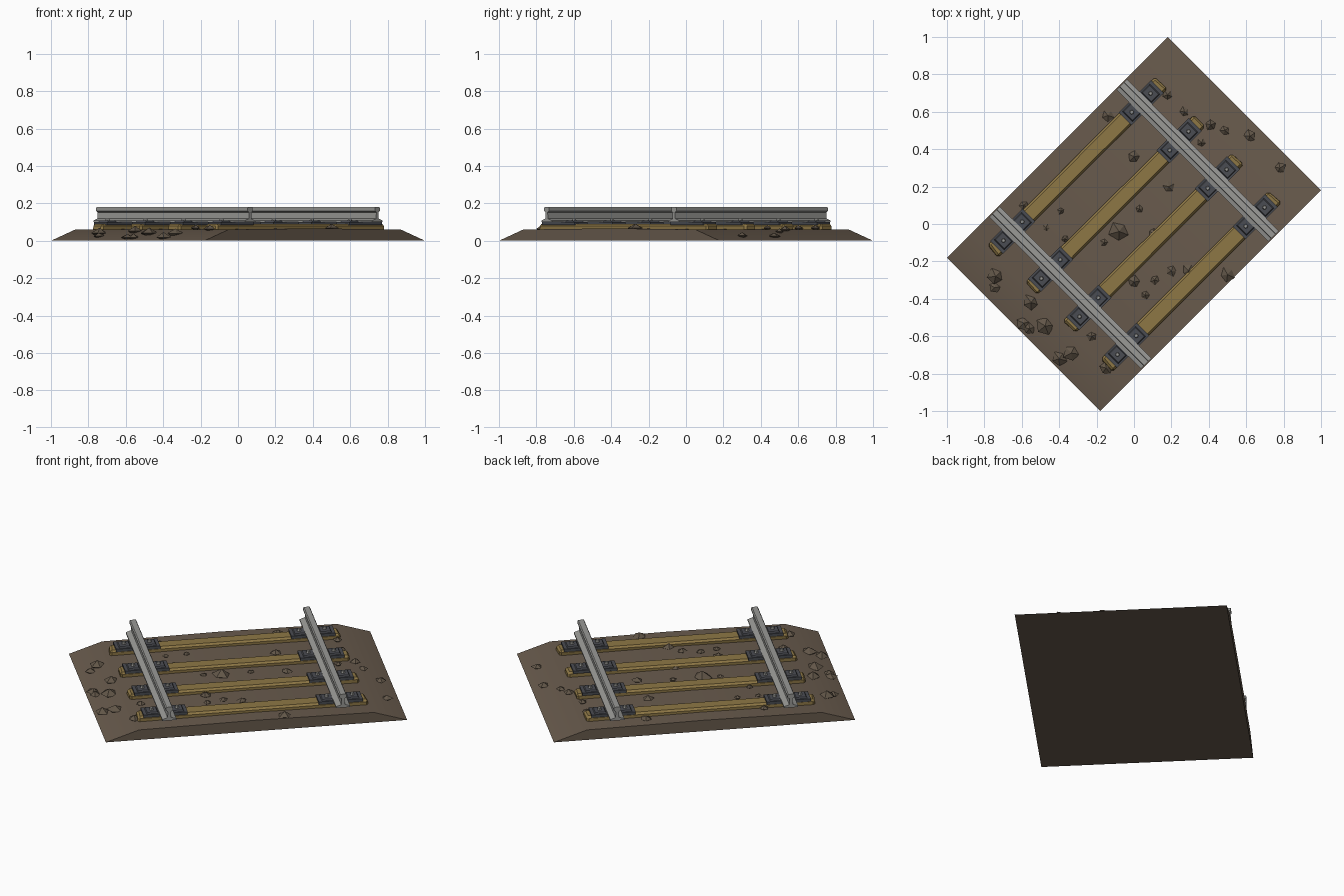
import bpy, bmesh, math, random
from mathutils import Matrix, Vector

if "Cube" in bpy.data.objects:
    bpy.data.objects.remove(bpy.data.objects["Cube"])

random.seed(4)
TURN = Matrix.Rotation(math.radians(45), 4, 'Z')  # track lies diagonally


def material(name, rgb):
    m = bpy.data.materials.new(name)
    m.diffuse_color = (*rgb, 1)
    m.use_nodes = True
    m.node_tree.nodes["Principled BSDF"].inputs["Base Color"].default_value = m.diffuse_color
    return m


EARTH = material("earth brown", (0.140, 0.104, 0.074))
STONE = material("stone brown", (0.120, 0.092, 0.064))
WOOD = material("sleeper wood", (0.270, 0.185, 0.060))
IRON = material("dark iron", (0.068, 0.072, 0.084))
STEEL = material("rail steel", (0.32, 0.32, 0.305))


def finish(name, bm, mat, turn=True):
    bmesh.ops.recalc_face_normals(bm, faces=bm.faces)
    if turn:
        bm.transform(TURN)
    me = bpy.data.meshes.new(name)
    bm.to_mesh(me)
    bm.free()
    me.materials.append(mat)
    ob = bpy.data.objects.new(name, me)
    bpy.context.collection.objects.link(ob)
    return ob


def add_box(bm, x, y, z0, z1, sx, sy, taper=1.0):
    """Box with an optionally narrowed top."""
    vs = bmesh.ops.create_cube(bm, size=1)["verts"]
    for v in vs:
        k = taper if v.co.z > 0 else 1
        v.co = Vector((x + v.co.x * sx * k, y + v.co.y * sy * k,
                       z1 if v.co.z > 0 else z0))
    return vs


def extrude_profile(bm, points, half, offset=0):
    """Extrude an (x, z) outline along y from -half to half."""
    f = bm.faces.new([bm.verts.new((x + offset, -half, z)) for x, z in points])
    out = bmesh.ops.extrude_face_region(bm, geom=[f])["geom"]
    bmesh.ops.translate(bm, vec=(0, 2 * half, 0),
                        verts=[g for g in out if isinstance(g, bmesh.types.BMVert)])


# Ballast bed: sloped shoulders, vertical cut ends
bm = bmesh.new()
extrude_profile(bm, [(-0.834, 0), (0.834, 0), (0.65, 0.06), (0, 0.066), (-0.65, 0.06)], 0.58)
bed = finish("ballast_bed", bm, EARTH)
bpy.context.view_layer.objects.active = bed
bed.select_set(True)
bpy.ops.object.shade_smooth_by_angle(angle=math.radians(30))

# Rails: mirrored half profile of foot, web and head
half_rail = [(0.039, 0.100), (0.039, 0.108), (0.010, 0.118), (0.008, 0.152),
             (0.019, 0.160), (0.019, 0.174), (0.015, 0.180)]
outline = half_rail + [(-x, z) for x, z in reversed(half_rail)]
for side, label in ((-1, "left"), (1, "right")):
    bm = bmesh.new()
    extrude_profile(bm, outline, 0.573, side * 0.481)
    finish(label + "_rail", bm, STEEL)

# Sleepers with chair plates, clips and bolts
for i, y in enumerate((-0.431, -0.144, 0.144, 0.431), 1):
    bm = bmesh.new()
    add_box(bm, 0, y, 0.04, 0.09, 1.272, 0.088)
    for v in bm.verts:
        v.co.x += random.uniform(-0.008, 0.008)
        v.co.y += random.uniform(-0.004, 0.004)
    bmesh.ops.bevel(bm, geom=list(bm.edges), offset=0.011, segments=1, affect='EDGES')
    finish(f"sleeper_{i}", bm, WOOD)

    plates, bolts = bmesh.new(), bmesh.new()
    for side in (-1, 1):
        add_box(plates, side * 0.485, y, 0.083, 0.1, 0.244, 0.098)
        for dx in (-0.069, 0.073):
            x = side * (0.483 + dx)
            add_box(plates, x, y, 0.099, 0.107, 0.066, 0.080, 0.85)
            bmesh.ops.create_cone(bolts, cap_ends=True, segments=6, radius1=0.013,
                                  radius2=0.009, depth=0.016,
                                  matrix=Matrix.Translation((x, y, 0.112)))
    finish(f"chair_plates_{i}", plates, IRON)
    finish(f"bolts_{i}", bolts, STEEL)

# Loose stones: x, y, radius
STONES = [
    (-.14, .58, .035), (0, .36, .03), (.185, .2, .03), (.18, .69, .03), (.27, .6, .027),
    (.41, .53, .034), (.485, .5, .026), (.62, .47, .034), (.78, .3, .034), (.36, .435, .022),
    (-.08, -.04, .052), (.03, .08, .02), (.1, -.05, .026), (-.16, -.1, .02), (-.39, .07, .02),
    (-.52, .09, .03), (-.59, .1, .026), (-.47, -.02, .02), (.2, -.25, .03), (.29, -.25, .034),
    (.5, -.27, .04), (0, -.31, .034), (.11, -.3, .026), (.06, -.38, .022), (-.74, -.28, .045),
    (-.745, -.34, .034), (-.55, -.42, .045), (-.59, -.53, .038), (-.56, -.56, .034),
    (-.475, -.545, .048), (-.4, -.72, .043), (-.335, -.69, .045), (-.15, -.77, .035),
    (-.225, -.6, .026), (-.37, -.08, .02),
]
bm = bmesh.new()
for x, y, r in STONES:
    u = abs(x + y) / math.sqrt(2)
    ground = 0.064 if u < 0.65 else 0.06 * (0.834 - u) / 0.184
    vs = bmesh.ops.create_uvsphere(bm, u_segments=5, v_segments=2, radius=r)["verts"]
    spin = Matrix.Rotation(random.uniform(0, 6.28), 3, 'Z')
    for v in vs:
        v.co = spin @ (v.co * random.uniform(0.8, 1.15))
        v.co = Vector((x + v.co.x, y + v.co.y, max(0.002, ground + 0.004 + v.co.z * 0.6)))
finish("loose_stones", bm, STONE, turn=False)
